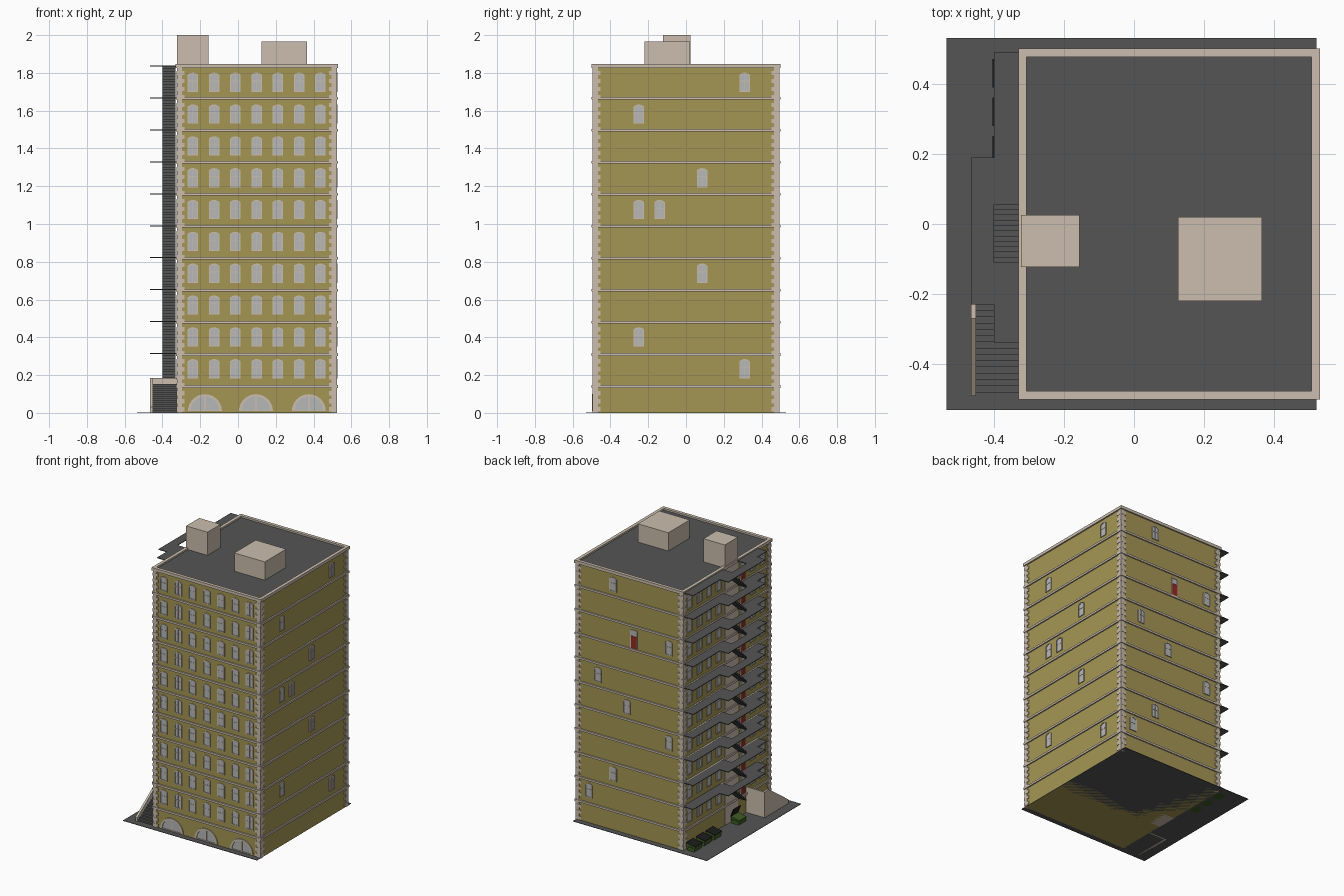
import bpy, bmesh, math

if "Cube" in bpy.data.objects:
    bpy.data.objects.remove(bpy.data.objects["Cube"])

# ---------- helpers ----------
def lin(c):
    return tuple((v / 255 / 12.92 if v < 10 else ((v / 255 + .055) / 1.055) ** 2.4) for v in c) + (1,)

def material(name, rgb):
    m = bpy.data.materials.new(name)
    m.diffuse_color = lin(rgb)
    m.use_nodes = True
    m.node_tree.nodes["Principled BSDF"].inputs["Base Color"].default_value = m.diffuse_color
    return m

WALL = material("ochre_wall", (165, 150, 84))
STONE = material("pale_stone", (203, 190, 174))
DARK = material("dark_concrete", (85, 85, 85))
GLASS = material("glass", (182, 184, 184))
RED = material("red_door", (150, 40, 35))
GREEN = material("green_metal", (62, 92, 36))
BLACK = material("black_lid", (28, 28, 28))

parts = {}

def part(name, mat):
    if name not in parts:
        parts[name] = (bmesh.new(), mat)
    return parts[name][0]

def prism(name, mat, pts, d0, d1, place, hole=None):
    """Extrude a 2D outline from d0 to d1; with a hole outline it becomes a ring."""
    bm = part(name, mat)
    rows = [[bm.verts.new(place(u, v, d)) for u, v in loop]
            for loop in ([pts, hole] if hole else [pts]) for d in (d0, d1)]
    n = len(pts)
    def strip(a, b):
        for i in range(n):
            j = (i + 1) % n
            bm.faces.new((a[i], a[j], b[j], b[i]))
    strip(rows[0], rows[1])
    if hole:
        strip(rows[2], rows[3])
        strip(rows[0], rows[2])
        strip(rows[1], rows[3])
    else:
        bm.faces.new(rows[0])
        bm.faces.new(rows[1])

def rect(u0, u1, v0, v1):
    return [(u0, v0), (u1, v0), (u1, v1), (u0, v1)]

def flat(u, v, d): return (u, v, d)        # outline in plan, extruded up
def along_x(u, v, d): return (d, u, v)     # outline in y-z, extruded along x
def along_y(u, v, d): return (u, d, v)     # outline in x-z, extruded along y

def box(name, mat, x0, x1, y0, y1, z0, z1):
    prism(name, mat, rect(x0, x1, y0, y1), z0, z1, flat)

# ---------- dimensions ----------
X0, X1, Y = -.32, .52, .49
BASE, STEP, TOP = .14, .1695, 1.835
SIDES = {
    "front": lambda u, v, d: (u, -Y - d, v),
    "back": lambda u, v, d: (u, Y + d, v),
    "right": lambda u, v, d: (X1 + d, u, v),
    "left": lambda u, v, d: (X0 - d, u, v),
}

# ---------- main block, roof, cornice, bands ----------
box("ground", DARK, -.535, .52, -.53, .53, 0, .003)
box("main_walls", WALL, X0, X1, -Y, Y, 0, TOP - .005)
box("roof", DARK, X0 + .005, X1 - .005, -Y + .005, Y - .005, TOP - .005, TOP)
prism("cornice", STONE, rect(-.33, .53, -.5, .5), TOP - .009, TOP + .012, flat,
      rect(-.307, .507, -.477, .477))
for k in range(10):
    z = BASE + k * STEP
    box("floor_bands", STONE, X0 - .009, X1 + .009, -Y - .009, Y + .009, z - .007, z + .007)
box("lift_shaft", STONE, -.323, -.155, -.122, .025, 0, 2)
box("roof_plant_room", STONE, .125, .365, -.22, .02, TOP - .01, 1.965)

# corner quoins: narrow column with wider alternate blocks
def quoin(cx, cy, sx, sy, w, z0, z1, o):
    xs = sorted((cx + sx * o, cx - sx * w))
    ys = sorted((cy + sy * o, cy - sy * w))
    box("corner_quoins", STONE, *xs, *ys, z0, z1)

for cx, sx in ((X0, -1), (X1, 1)):
    for sy in (-1, 1):
        quoin(cx, sy * Y, sx, sy, .024, 0, TOP - .01, .004)
        for i in range(43):
            quoin(cx, sy * Y, sx, sy, .038, .008 + i * .0424, .030 + i * .0424, .005)

# ---------- windows and doors ----------
def arched(w, h, rise, n=6):
    pts = [(-w, 0), (w, 0)]
    for i in range(n + 1):
        t = 1 - 2 * i / n
        pts.append((w * t, h - rise * t * t))
    return pts

def window(side, u, z):
    S = SIDES[side]
    at = lambda a, b, d: S(u + a, z + b, d)
    frames, glass = side + "_window_frames", side + "_window_glass"
    inner = [(a, b + .005) for a, b in arched(.023, .091, .010)]
    prism(frames, STONE, arched(.028, .102, .012), -.002, .006, at, inner)
    prism(glass, GLASS, inner, -.002, .002, at)
    prism(frames, STONE, rect(-.0015, .0015, .005, .095), 0, .004, at)
    prism(frames, STONE, rect(-.023, .023, .056, .059), 0, .004, at)

def door(side, u, z):
    S = SIDES[side]
    at = lambda a, b, d: S(u + a, z + b, d)
    inner = rect(-.022, .022, 0, .125)
    prism(side + "_door_frames", STONE, rect(-.027, .027, -.002, .131), -.002, .006, at, inner)
    prism(side + "_doors", RED, rect(-.022, .022, 0, .085), -.002, .003, at)
    prism(side + "_door_transoms", GLASS, rect(-.022, .022, .088, .125), -.002, .002, at)

def sill(floor):
    return .183 + (floor - 1) * .1685

for f in range(1, 11):
    for c in range(7):
        window("front", -.239 + c * .1125, sill(f))
    for u in (.42, .31, .2, .09, -.29, -.40):
        window("left", u, sill(f))
    door("left", -.178, BASE + .01 + (f - 1) * STEP)
for u, f in ((.31, 10), (-.25, 9), (.085, 7), (-.25, 6), (-.14, 6), (.085, 4), (-.25, 2), (.31, 1)):
    window("right", u, sill(f))
for u, f in ((.23, 10), (-.21, 8), (.35, 6), (.12, 5), (-.21, 4), (.23, 2), (.42, 1)):
    window("back", u, sill(f))
door("back", .065, BASE + .01 + 7 * STEP)

# ground floor arched openings
def half_disc(r, n=16):
    return [(r * math.cos(math.pi * i / n), r * math.sin(math.pi * i / n)) for i in range(n + 1)]

for u in (-.175, .095, .375):
    at = lambda a, b, d: SIDES["front"](u + a, .009 + b, d)
    inner = [(a, b + .004) for a, b in half_disc(.074)]
    prism("arch_surrounds", STONE, half_disc(.09), -.002, .007, at, inner)
    prism("arch_glass", GLASS, inner, -.002, .002, at)
    prism("arch_surrounds", STONE, rect(-.005, .005, .004, .077), 0, .005, at)

# ---------- left side walkways and stairs ----------
def stair_outline(y0, z0, y1, z1, n, solid):
    dy, dz = (y1 - y0) / n, (z1 - z0) / n
    pts = []
    for i in range(n):
        pts += [(y0 + i * dy, z0 + i * dz), (y0 + i * dy, z0 + (i + 1) * dz)]
    pts.append((y1, z1))
    return pts + ([(y1, z0)] if solid else [(y1, z1 - dz)])

FLOOR = BASE + .008
for k in range(10):
    z = FLOOR + k * .169
    prism("stair_flights", DARK, stair_outline(-.11, z, .07, z + .169, 12, False),
          -.40, -.33, along_x)
    z += .169
    for r in ((-.40, -.319, .07, .49), (-.465, -.40, -.23, .19), (-.40, -.319, -.34, -.11)):
        box("walkways", DARK, *r, z - .005, z)

# entrance stair with sloped side wall
prism("entrance_stair", DARK, stair_outline(-.48, .003, -.23, .152, 14, True), -.45, -.32, along_x)
prism("entrance_side_wall", STONE,
      [(-.49, 0), (-.49, .03), (-.27, .185), (-.23, .185), (-.23, 0)], -.465, -.45, along_x)
box("entrance_back_wall", STONE, -.465, -.32, -.23, -.22, 0, .185)

# ---------- waste bins under the walkway ----------
def bin_(y, is_open):
    prism("bin_bodies", GREEN, [(-.393, 0), (-.337, 0), (-.332, .05), (-.400, .038)],
          y - .04, y + .04, along_y)
    lid = [(-.403, .038), (-.330, .051), (-.330, .055), (-.403, .042)]
    if is_open:
        lid = [(-.334, .05), (-.330, .05), (-.350, .105), (-.356, .105)]
    prism("bin_lids", BLACK, lid, y - .041, y + .041, along_y)
    for s in (-1, 1):
        box("bin_bodies", GREEN, -.385, -.345, y + s * .042 - .003, y + s * .042 + .003, .025, .031)

for y in (.43, .32, .21):
    bin_(y, False)
bin_(-.07, True)

# ---------- make objects ----------
for name, (bm, mat) in parts.items():
    bmesh.ops.recalc_face_normals(bm, faces=bm.faces[:])
    me = bpy.data.meshes.new(name)
    bm.to_mesh(me)
    bm.free()
    me.materials.append(mat)
    bpy.context.scene.collection.objects.link(bpy.data.objects.new(name, me))
